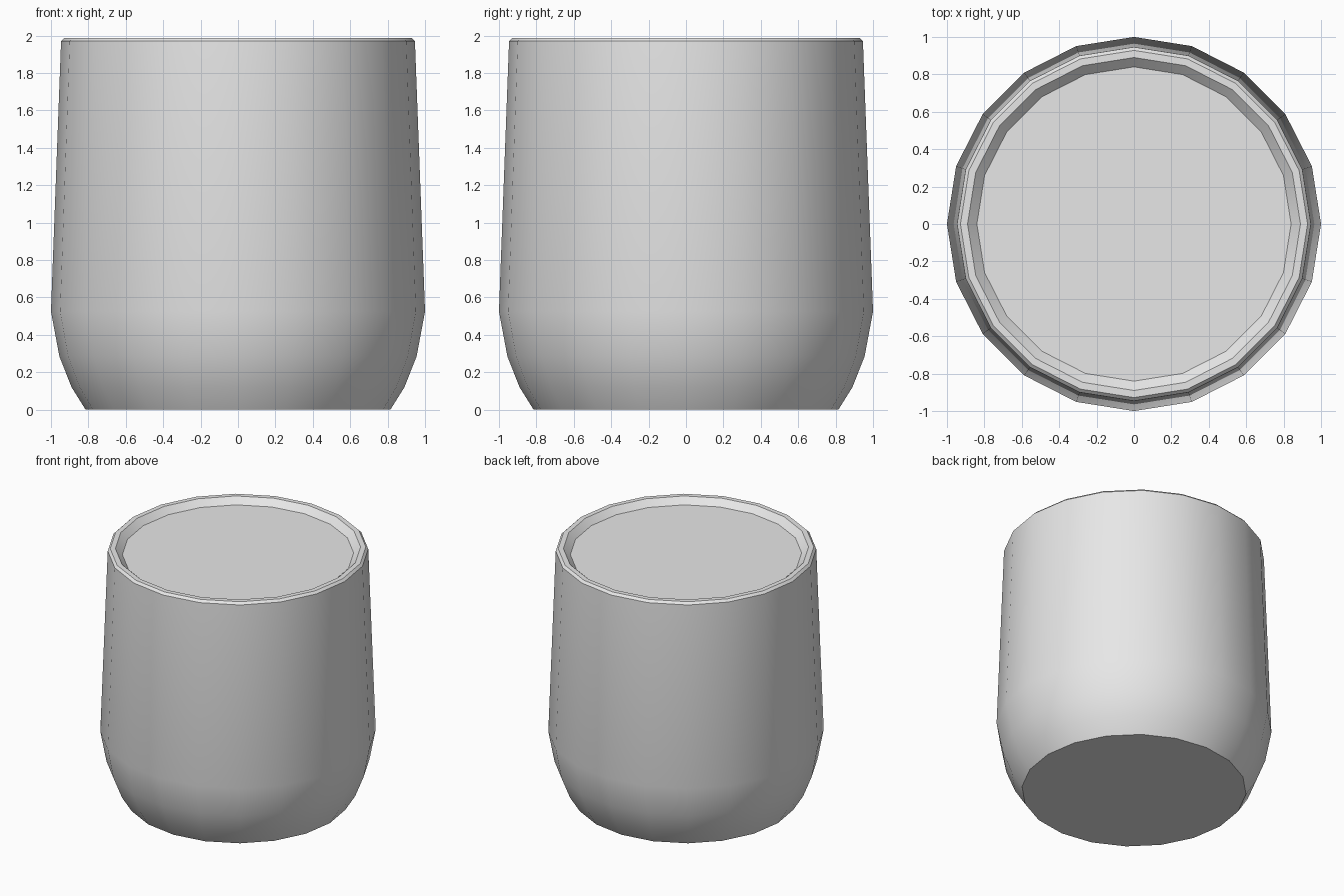
import bpy
import bmesh
from math import radians
from mathutils import Matrix

cube = bpy.data.objects.get("Cube")
if cube:
    bpy.data.objects.remove(cube, do_unlink=True)

SIDES = 20

# Single plain grey
grey = bpy.data.materials.new("light grey")
grey.use_nodes = True
colour = (0.8, 0.8, 0.8, 1.0)
grey.diffuse_color = colour
grey.node_tree.nodes["Principled BSDF"].inputs["Base Color"].default_value = colour


def lathe(name, profile):
    """Stack rings of (radius, height), bridge them and cap both ends."""
    bm = bmesh.new()
    rings = [
        bmesh.ops.create_circle(bm, segments=SIDES, radius=r,
                                matrix=Matrix.Translation((0, 0, z)))["verts"]
        for r, z in profile
    ]
    for low, high in zip(rings, rings[1:]):
        for i in range(SIDES):
            j = (i + 1) % SIDES
            bm.faces.new((low[i], low[j], high[j], high[i]))
    bm.faces.new(rings[0])
    bm.faces.new(rings[-1])
    bmesh.ops.recalc_face_normals(bm, faces=bm.faces)
    mesh = bpy.data.meshes.new(name)
    bm.to_mesh(mesh)
    bm.free()
    mesh.materials.append(grey)
    obj = bpy.data.objects.new(name, mesh)
    bpy.context.collection.objects.link(obj)
    bpy.ops.object.select_all(action="DESELECT")
    obj.select_set(True)
    bpy.context.view_layer.objects.active = obj
    bpy.ops.object.shade_smooth_by_angle(angle=radians(30))
    return obj


# Rounded base, tapering wall, bevelled rim and shallow recessed top
lathe("cup_body", [
    (0.815, 0.0), (0.89, 0.12), (0.955, 0.285), (1.0, 0.525),
    (0.946, 1.97), (0.928, 1.988), (0.89, 1.988), (0.84, 1.94),
])
